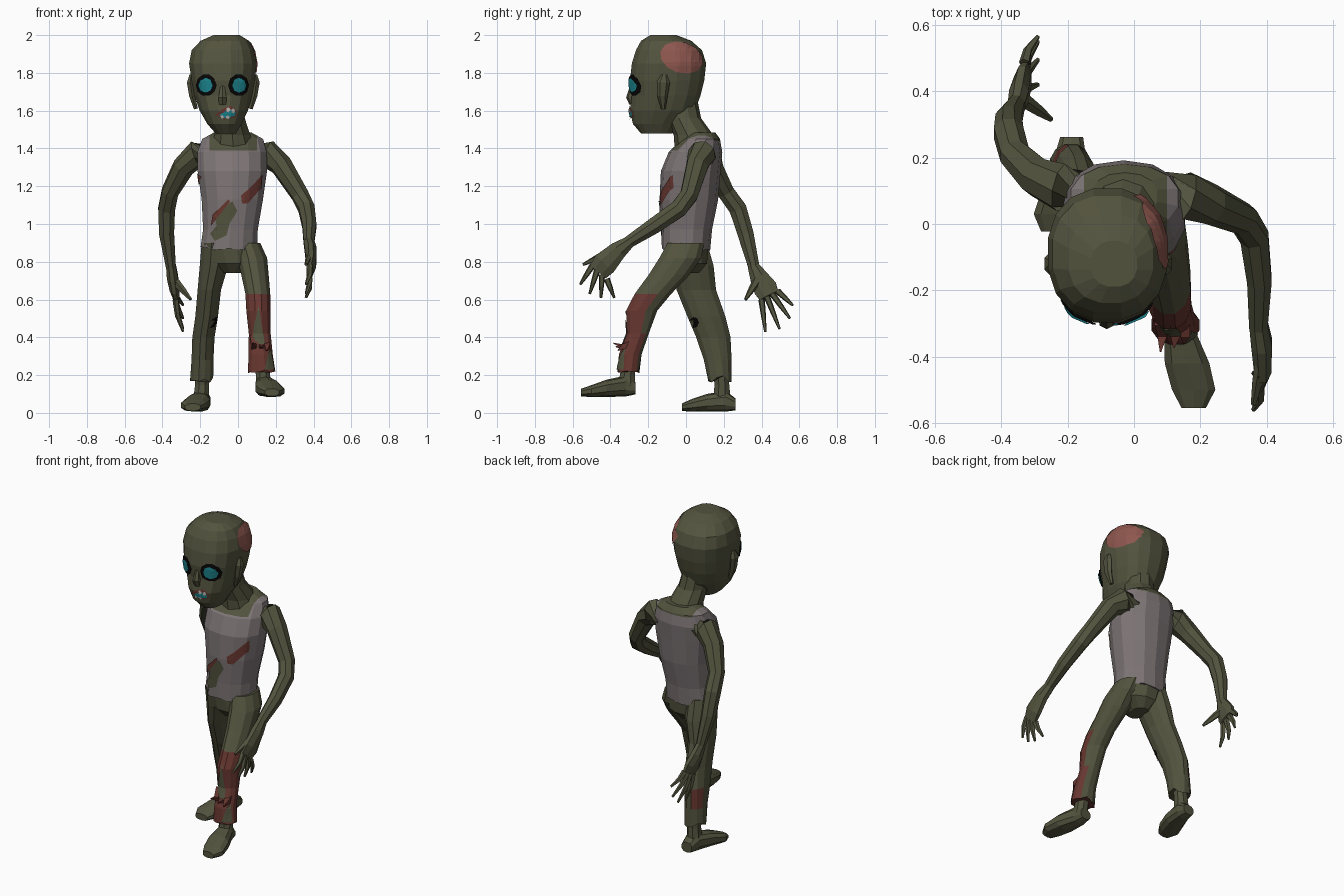
import bpy, bmesh, math, random
from mathutils import Vector
from mathutils.bvhtree import BVHTree
random.seed(4)

def mat(name, r, g, b):
    m = bpy.data.materials.new(name)
    m.diffuse_color = (r, g, b, 1)
    return m

SKIN = mat("olive_skin", .085, .086, .048)
SHIRT = mat("grey_cloth", .205, .175, .178)
RED = mat("dried_red", .135, .037, .029)
PINK = mat("raw_pink", .27, .095, .077)
BLACK = mat("black", .002, .002, .002)
TEAL = mat("teal", .012, .25, .29)
WHITE = mat("bone_white", .5, .48, .44)

def finish(name, bm, mats, rule=None):
    if rule:
        for f in bm.faces:
            f.material_index = rule(f.calc_center_median(), f.normal)
    me = bpy.data.meshes.new(name)
    bm.to_mesh(me)
    bm.free()
    for m in mats:
        me.materials.append(m)
    ob = bpy.data.objects.new(name, me)
    bpy.context.collection.objects.link(ob)
    return ob

def skin_rings(bm, rings):
    """Bridge successive vertex rings and cap both ends."""
    n = len(rings[0])
    for a, b in zip(rings, rings[1:]):
        for i in range(n):
            j = (i + 1) % n
            bm.faces.new((a[i], a[j], b[j], b[i]))
    bm.faces.new(rings[0][::-1])
    bm.faces.new(rings[-1])
    bmesh.ops.recalc_face_normals(bm, faces=bm.faces)
    bm.normal_update()

def loft(name, rows, mats, axis="Z", n=12, p=1.0, jag=0, rule=None, cuts=()):
    """Rows are (x, y, z, half width, half depth); rings lie square to the axis."""
    bm = bmesh.new()
    rings = []
    for k, (x, y, z, a, b) in enumerate(rows):
        ring = []
        for i in range(n):
            t = 2 * math.pi * (i + .5) / n
            c, s = [math.copysign(abs(v) ** p, v) for v in (math.cos(t), math.sin(t))]
            drop = jag * random.uniform(-1, 1) if k == 0 else 0
            co = (x + a * c, y + b * s, z + drop) if axis == "Z" else (x + a * c, y, z + b * s)
            ring.append(bm.verts.new(co))
        rings.append(ring)
    skin_rings(bm, rings)
    for co, no in cuts:
        bmesh.ops.bisect_plane(bm, geom=bm.verts[:] + bm.edges[:] + bm.faces[:], plane_co=co, plane_no=no)
    bm.normal_update()
    return finish(name, bm, mats, rule)

def tube(name, rows, mats=(SKIN,), n=8):
    """Rows are (x, y, z, radius across x, other radius); rings follow the path."""
    bm = bmesh.new()
    pts = [Vector(r[:3]) for r in rows]
    rings = []
    for k, r in enumerate(rows):
        t = (pts[min(k + 1, len(pts) - 1)] - pts[max(k - 1, 0)]).normalized()
        a = (Vector((1, 0, 0)) - t * t.x).normalized()
        b = t.cross(a)
        rings.append([bm.verts.new(pts[k] + a * r[3] * math.cos(q) + b * r[4] * math.sin(q))
                      for q in [2 * math.pi * (i + .5) / n for i in range(n)]])
    skin_rings(bm, rings)
    return finish(name, bm, mats)

def patch(name, target, pts, m, d=(0, 1, 0), off=.005):
    """Thin painted plate: a 2D outline projected along d onto a target."""
    d = Vector(d).normalized()
    u = d.cross(Vector((0, 0, 1))).normalized()
    v = u.cross(d)
    bm = bmesh.new()
    bm.faces.new([bm.verts.new(u * a + v * b - d * 2) for a, b in pts])
    for ax, k in ((u, 0), (v, 1)):
        lo, hi = min(q[k] for q in pts), max(q[k] for q in pts)
        for i in range(1, int((hi - lo) / .02) + 1):
            bmesh.ops.bisect_plane(bm, geom=bm.verts[:] + bm.edges[:] + bm.faces[:],
                                   plane_co=ax * (lo + i * .02), plane_no=ax)
    bmesh.ops.triangulate(bm, faces=bm.faces[:])
    src = bmesh.new()
    src.from_mesh(target.data)
    tree = BVHTree.FromBMesh(src)
    lost = []
    for w in bm.verts:
        hit, no, _, _ = tree.ray_cast(w.co, d)
        if hit is None:
            lost.append(w)
        else:
            w.co = hit + no * off
    bmesh.ops.delete(bm, geom=lost, context="VERTS")
    bm.normal_update()
    bmesh.ops.reverse_faces(bm, faces=[f for f in bm.faces if f.normal.dot(d) > 0])
    src.free()
    return finish(name, bm, [m])

def oval(x, y, a, b, n=10, tilt=0):
    c, s = math.cos(tilt), math.sin(tilt)
    q = [2 * math.pi * i / n for i in range(n)]
    return [(x + a * math.cos(t) * c - b * math.sin(t) * s,
             y + a * math.cos(t) * s + b * math.sin(t) * c) for t in q]

# Torso in a sleeveless shirt, bare above the neckline
def torso_rule(c, n):
    return int(c.z > (1.44 if c.y > .1 else 1.39) and -.15 < c.x < .1 or c.z > 1.465)
torso = loft("shirt_torso", [
    (-.048, 0, .87, .153, .128), (-.04, .004, .97, .148, .134), (-.03, .015, 1.13, .166, .155),
    (-.03, .025, 1.28, .188, .158), (-.032, .05, 1.38, .188, .142), (-.028, .08, 1.45, .165, .1),
    (-.028, .085, 1.485, .1, .07)], [SHIRT, SKIN], n=14, p=.9, jag=.015, rule=torso_rule,
    cuts=[((0, 0, 1.39), (0, 0, 1)), ((0, 0, 1.44), (0, 0, 1)), ((-.15, 0, 0), (1, 0, 0)), ((.1, 0, 0), (1, 0, 0))])
patch("shirt_hole", torso, [(-.03, 1.12), (-.005, 1.07), (-.045, 1.0), (-.06, .94), (-.12, .91),
                            (-.145, .95), (-.11, .99), (-.12, 1.04), (-.07, 1.09)], SKIN)
patch("chest_gash", torso, [(.02, 1.11), (.05, 1.11), (.12, 1.19), (.125, 1.26), (.06, 1.19), (.015, 1.15)], RED)
patch("belly_gash", torso, [(-.14, .99), (-.11, 1.03), (-.04, 1.12), (-.05, 1.13), (-.13, 1.05)], RED, off=.007)
patch("side_gash", torso, [(-.1, 1.22), (-.02, 1.2), (.06, 1.25), (0, 1.27), (-.08, 1.26)], RED, d=(1, 0, 0))

# Pelvis and neck
loft("pelvis", [(-.03, 0, .74, .05, .07), (-.03, 0, .79, .13, .115), (-.042, 0, .87, .147, .122),
                (-.042, 0, .95, .13, .11)], [SKIN])
loft("neck", [(-.025, .06, 1.4, .12, .12), (-.03, .04, 1.47, .1, .105), (-.045, -.01, 1.56, .085, .09),
              (-.06, -.03, 1.66, .08, .09)], [SKIN], n=10)

# Head
head = loft("head", [
    (-.065, -.155, 1.48, .055, .085), (-.072, -.155, 1.53, .092, .128), (-.075, -.125, 1.6, .13, .175),
    (-.078, -.105, 1.68, .155, .185), (-.078, -.1, 1.76, .17, .2), (-.08, -.09, 1.85, .182, .2),
    (-.08, -.09, 1.92, .168, .178), (-.07, -.105, 1.97, .13, .135), (-.06, -.12, 2.0, .07, .07)],
    [SKIN], n=16, p=.86)
patch("scalp_wound", head, oval(-.025, 1.88, .115, .08, 12, -.3), PINK, d=(-1, 0, 0))

# Eyes, with a dark socket around each iris
for side, ex in (("left", -.165), ("right", 0)):
    patch(side + "_eye_socket", head, oval(ex, 1.735, .052, .058, 10), BLACK, off=.008)
    patch(side + "_iris", head, oval(ex, 1.735, .036, .038, 8), TEAL, off=.014)

# Ears
for side, s in (("left", -1), ("right", 1)):
    tube(side + "_ear", [(-.078 + s * w, y, z, a, b) for w, y, z, a, b in (
        (.145, -.12, 1.61, .012, .012), (.165, -.125, 1.68, .018, .028),
        (.175, -.12, 1.75, .02, .035), (.17, -.115, 1.79, .01, .015))], n=6)

# Nose and torn mouth
tube("nose", [(-.082, -.285, 1.73, .012, .012), (-.082, -.295, 1.67, .025, .022),
              (-.082, -.285, 1.635, .022, .015)], n=6)
patch("mouth", head, [(-.12, 1.58), (-.08, 1.61), (-.04, 1.625), (-.01, 1.6), (-.01, 1.57), (-.07, 1.555)], RED)
patch("mouth_inside", head, [(-.1, 1.58), (-.05, 1.605), (-.015, 1.595), (-.02, 1.575), (-.07, 1.562)], TEAL, off=.008)
for i, (tx, tz) in enumerate(((-.052, 1.605), (-.03, 1.6), (-.085, 1.568), (-.055, 1.567))):
    patch("tooth_%d" % i, head, oval(tx, tz, .01, .012, 5), WHITE, off=.011)

# Arms, right one reaching forward and left one trailing
tube("right_arm", [
    (.08, .1, 1.36, .06, .06), (.16, .085, 1.37, .075, .075), (.23, .06, 1.31, .06, .062), (.33, .015, 1.15, .048, .05),
    (.363, -.04, 1.08, .046, .05), (.378, -.17, .99, .04, .046), (.375, -.31, .9, .03, .034)])
tube("left_arm", [
    (-.13, .1, 1.36, .06, .06), (-.22, .11, 1.37, .072, .075), (-.29, .14, 1.3, .06, .06), (-.36, .21, 1.17, .048, .048),
    (-.378, .275, 1.08, .048, .05), (-.378, .315, .95, .043, .046), (-.355, .36, .77, .028, .032)])

# Hands: palm, four fingers and a thumb
def hand(side, palm, bx, tx, first, last, tips, thumb):
    tube(side + "_palm", palm)
    for i, (y, z) in enumerate(tips):
        b = Vector((bx, *first)).lerp(Vector((bx, *last)), i / 3)
        t = Vector((tx, y, z))
        m = b.lerp(t, .5) + Vector((.01 if tx > 0 else -.01, 0, 0))
        tube("%s_finger_%d" % (side, i), [(*b, .017, .018), (*m, .014, .014), (*t, .007, .007)], n=5)
    a, c = thumb
    tube(side + "_thumb", [(*a, .022, .024), (*Vector(a).lerp(Vector(c), .55), .017, .017), (*c, .008, .008)], n=5)

hand("right", [(.375, -.3, .905, .03, .034), (.385, -.36, .86, .034, .052), (.388, -.43, .79, .028, .07),
               (.38, -.465, .75, .02, .06)], .38, .36, (-.495, .78), (-.42, .71),
     [(-.56, .68), (-.51, .63), (-.45, .61), (-.38, .61)], ((.39, -.39, .86), (.36, -.545, .785)))
hand("left", [(-.355, .355, .78, .028, .032), (-.347, .385, .72, .032, .052), (-.337, .42, .66, .027, .068),
              (-.327, .44, .62, .02, .058)], -.33, -.29, (.4, .6), (.485, .645),
     [(.42, .43), (.495, .445), (.55, .5), (.565, .57)], ((-.335, .375, .7), (-.25, .315, .6)))

# Legs in torn trousers, with stains
right_leg = loft("right_leg", [
    (.125, -.305, .22, .075, .06), (.12, -.295, .31, .066, .062), (.115, -.255, .42, .06, .06),
    (.108, -.235, .54, .066, .085), (.105, -.175, .63, .068, .1), (.09, -.09, .73, .075, .112),
    (.075, -.03, .82, .082, .115), (.05, 0, .9, .07, .1)], [SKIN, RED], n=12, jag=.015,
    rule=lambda c, n: int(c.z < .63 and n.y < (.75 if c.z < .4 else .1)))
patch("shin_shreds", right_leg, [(.075, .36), (.1, .38), (.12, .34), (.14, .37), (.125, .46), (.11, .57), (.09, .48)], SKIN)
patch("cuff_scrap", right_leg, [(.14, .23), (.19, .23), (.17, .34), (.155, .3)], SKIN)
for i, x in enumerate((.08, .12, .15)):
    tube("trouser_flap_%d" % i, [(x, -.29, .4 - i * .02, .025, .03), (x + .005, -.335, .35, .02, .02),
                                 (x, -.385 + i * .012, .37 - i * .02, .003, .003)], [RED], n=4)
left_leg = loft("left_leg", [
    (-.192, .18, .18, .063, .064), (-.188, .168, .28, .06, .076), (-.183, .145, .4, .061, .094),
    (-.166, .108, .51, .062, .104), (-.152, .055, .65, .064, .108), (-.127, .03, .78, .078, .12),
    (-.12, 0, .9, .075, .115)], [SKIN, RED], n=12, jag=.02,
    rule=lambda c, n: int(.28 < c.z < .42 and n.y > .2 and n.x < -.2))
patch("knee_hole", left_leg, oval(.045, .48, .025, .03, 7), BLACK, d=(-1, 0, 0))

# Ankles and bare feet
tube("right_ankle", [(.125, -.3, .3, .045, .045), (.132, -.31, .2, .04, .042), (.138, -.315, .14, .045, .05)])
tube("left_ankle", [(-.188, .18, .27, .045, .045), (-.19, .19, .15, .04, .042), (-.195, .19, .07, .045, .05)])
loft("right_foot", [(.135, -.268, .13, .036, .032), (.138, -.32, .142, .048, .055), (.16, -.42, .13, .07, .046),
                    (.18, -.5, .115, .068, .032), (.18, -.555, .108, .038, .02)], [SKIN], axis="Y", n=10, p=.8)
loft("left_foot", [(-.188, .262, .045, .036, .032), (-.192, .21, .062, .048, .055), (-.212, .11, .054, .066, .046),
                   (-.235, .03, .04, .07, .033), (-.24, -.022, .03, .042, .02)], [SKIN], axis="Y", n=10, p=.8)
